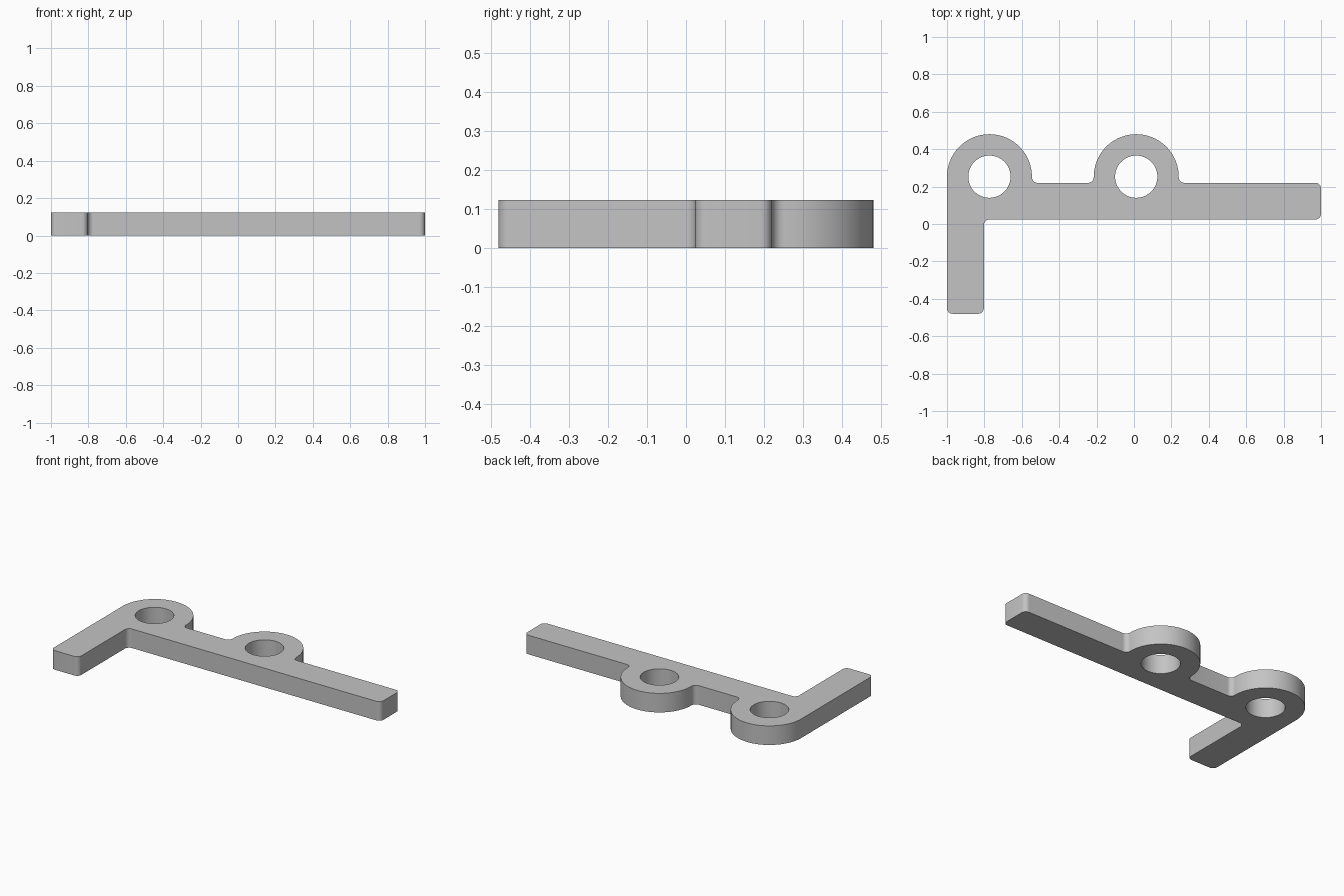
import bpy, bmesh
from math import pi, cos, sin, tan, radians
from mathutils import Vector

cube = bpy.data.objects.get("Cube")
if cube:
    bpy.data.objects.remove(cube, do_unlink=True)

HEIGHT = 0.123
BAR_LOW, BAR_HIGH, BACK = 0.024, 0.22, 0.48
LEG_INNER = -0.803
EAR_R, HOLE_R, FILLET = 0.227, 0.113, 0.03
EAR_Y = BACK - EAR_R
EAR_X = (-1 + EAR_R, 0.012)


def rounded(corners):
    """Closed outline whose corners (x, y, radius) become tangent arcs."""
    points = []
    for i, (x, y, r) in enumerate(corners):
        p = Vector((x, y))
        a = (Vector(corners[i - 1][:2]) - p).normalized()
        b = (Vector(corners[(i + 1) % len(corners)][:2]) - p).normalized()
        half = a.angle(b) / 2
        centre = p + (a + b).normalized() * r / sin(half)
        start = p + a * r / tan(half) - centre
        end = p + b * r / tan(half) - centre
        sweep = pi - 2 * half
        steps = 24 if r > 0.1 else 8
        for k in range(steps + 1):
            t = k / steps
            q = centre + (start * sin((1 - t) * sweep) + end * sin(t * sweep)) / sin(sweep)
            if not points or (q - points[-1]).length > 1e-4:
                points.append(q)
    return points


def circle(x, y, r, n=64):
    return [Vector((x + r * cos(2 * pi * k / n), y + r * sin(2 * pi * k / n))) for k in range(n)]


# Bracket outline, clockwise from the foot of the short leg
left_ear, mid_ear = EAR_X
outline = rounded([
    (-1, -BACK, FILLET),
    (-1, BACK, EAR_R),
    (left_ear + EAR_R, BACK, EAR_R),
    (left_ear + EAR_R, BAR_HIGH, FILLET),
    (mid_ear - EAR_R, BAR_HIGH, FILLET),
    (mid_ear - EAR_R, BACK, EAR_R),
    (mid_ear + EAR_R, BACK, EAR_R),
    (mid_ear + EAR_R, BAR_HIGH, FILLET),
    (1, BAR_HIGH, FILLET),
    (1, BAR_LOW, FILLET),
    (LEG_INNER, BAR_LOW, FILLET),
    (LEG_INNER, -BACK, FILLET),
])

# Flat filled curve with the two bolt holes, extruded to the plate thickness
curve = bpy.data.curves.new("bracket_profile", "CURVE")
curve.dimensions = "2D"
curve.fill_mode = "BOTH"
curve.extrude = HEIGHT / 2
for loop in [outline] + [circle(x, EAR_Y, HOLE_R) for x in EAR_X]:
    spline = curve.splines.new("POLY")
    spline.points.add(len(loop) - 1)
    for point, q in zip(spline.points, loop):
        point.co = (q.x, q.y, 0, 1)
    spline.use_cyclic_u = True

profile = bpy.data.objects.new("bracket_profile", curve)
bpy.context.collection.objects.link(profile)
bpy.context.view_layer.update()
evaluated = profile.evaluated_get(bpy.context.evaluated_depsgraph_get())
mesh = bpy.data.meshes.new_from_object(evaluated)
bpy.data.objects.remove(profile, do_unlink=True)

# Weld the plate, merge the flat faces and stand it on the ground
bm = bmesh.new()
bm.from_mesh(mesh)
bmesh.ops.remove_doubles(bm, verts=bm.verts, dist=1e-5)
bmesh.ops.recalc_face_normals(bm, faces=bm.faces)
bmesh.ops.translate(bm, verts=bm.verts, vec=(0, 0, HEIGHT / 2))
bm.to_mesh(mesh)
bm.free()

mesh.name = "bracket"
bracket = bpy.data.objects.new("bracket", mesh)
bpy.context.collection.objects.link(bracket)

# Plain grey finish
grey = bpy.data.materials.new("grey")
grey.use_nodes = True
colour = (0.55, 0.55, 0.55, 1)
grey.diffuse_color = colour
grey.node_tree.nodes["Principled BSDF"].inputs["Base Color"].default_value = colour
mesh.materials.clear()
mesh.materials.append(grey)

bpy.ops.object.select_all(action="DESELECT")
bracket.select_set(True)
bpy.context.view_layer.objects.active = bracket
bpy.ops.object.shade_smooth_by_angle(angle=radians(30))
